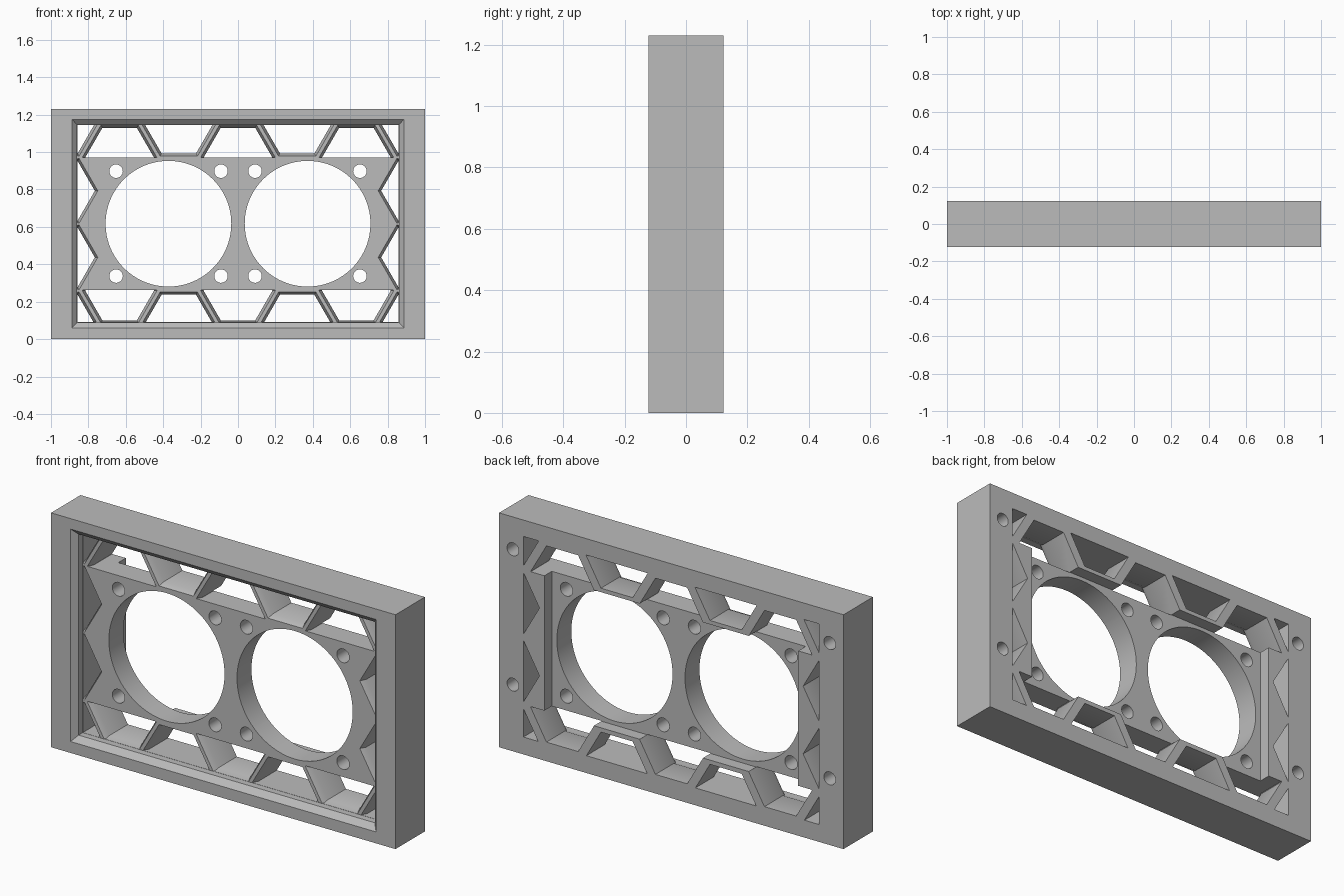
import bpy
import bmesh
import math
from mathutils import Vector

old = bpy.data.objects.get("Cube")
if old:
    bpy.data.objects.remove(old, do_unlink=True)

WIDTH, HEIGHT, BACK = 1.0, 1.23, 0.122
MID = HEIGHT / 2
WIN_X, WIN_LOW, WIN_HIGH = 0.86, 0.09, 1.145
PLATE_LOW, PLATE_HIGH, PLATE_Y = 0.262, 0.97, 0.06

grey = bpy.data.materials.new("matte grey")
grey.use_nodes = True
COLOUR = (0.5, 0.5, 0.5, 1)
grey.diffuse_color = COLOUR
grey.node_tree.nodes["Principled BSDF"].inputs["Base Color"].default_value = COLOUR


def loft(bm, rings):
    """Closed solid through (y, [(x, z), ...]) sections."""
    loops = [[bm.verts.new((x, y, z)) for x, z in pts] for y, pts in rings]
    n = len(loops[0])
    faces = [bm.faces.new(loops[0]), bm.faces.new(loops[-1][::-1])]
    for a, b in zip(loops, loops[1:]):
        for i in range(n):
            j = (i + 1) % n
            faces.append(bm.faces.new((a[j], a[i], b[i], b[j])))
    bmesh.ops.recalc_face_normals(bm, faces=faces)


def rect(half, low, high):
    return [(-half, low), (half, low), (half, high), (-half, high)]


def ring(x, z, radius, sides):
    step = math.tau / sides
    return [(x + radius * math.cos(i * step), z + radius * math.sin(i * step))
            for i in range(sides)]


def clip(bm, point, normal):
    """Cut away the side the normal points to and cap the cut."""
    geom = bm.verts[:] + bm.edges[:] + bm.faces[:]
    cut = bmesh.ops.bisect_plane(bm, geom=geom, plane_co=Vector(point),
                                 plane_no=Vector(normal), clear_outer=True)
    edges = [e for e in cut["geom_cut"] if isinstance(e, bmesh.types.BMEdge)]
    if edges:
        bmesh.ops.edgeloop_fill(bm, edges=edges)
        bmesh.ops.recalc_face_normals(bm, faces=bm.faces)


def to_object(bm, name):
    mesh = bpy.data.meshes.new(name)
    bm.to_mesh(mesh)
    bm.free()
    obj = bpy.data.objects.new(name, mesh)
    bpy.context.scene.collection.objects.link(obj)
    return obj


def subtract(body, bm):
    cutter = to_object(bm, "cutter")
    cutter.hide_render = True
    mod = body.modifiers.new("cut", "BOOLEAN")
    mod.operation, mod.solver, mod.object = "DIFFERENCE", "EXACT", cutter
    bpy.context.view_layer.update()
    result = bpy.data.meshes.new_from_object(
        body.evaluated_get(bpy.context.evaluated_depsgraph_get()))
    body.modifiers.clear()
    body.data = result
    bpy.data.objects.remove(cutter, do_unlink=True)


# Outer block
bm = bmesh.new()
loft(bm, [(y, rect(WIDTH, 0, HEIGHT)) for y in (-BACK, BACK)])
frame = to_object(bm, "fan_frame")

# Front pocket with a chamfered rim
bm = bmesh.new()
lip, inner = rect(0.887, 0.06, 1.175), rect(WIN_X, WIN_LOW, WIN_HIGH)
loft(bm, [(-0.2, lip), (-BACK, lip), (-BACK + 0.028, inner), (-PLATE_Y, inner)])
subtract(frame, bm)

# Honeycomb cells around the plate, chamfered on the front
STEP_X, STEP_Z, CELL, FRONT_CELL = 0.3165, 0.3556, 0.184, 0.2
cells = []
for side in (-1, 1):
    for col in (-2, 0, 2):
        cells.append((col, MID + side * STEP_Z, side))
    for col in (-3, -1, 1, 3):
        cells.append((col, MID + side * STEP_Z * 1.51, 0))
    for col in (-3, 3):
        cells.append((col, MID + side * STEP_Z / 2, 0))

bm = bmesh.new()
for col, z, side in cells:
    cell = bmesh.new()
    x = col * STEP_X
    wide, narrow = ring(x, z, FRONT_CELL, 6), ring(x, z, CELL, 6)
    loft(cell, [(-0.08, wide), (-PLATE_Y, wide), (-PLATE_Y + 0.03, narrow), (0.2, narrow)])
    edge = 0.001
    clip(cell, (WIN_X - edge, 0, 0), (1, 0, 0))
    clip(cell, (edge - WIN_X, 0, 0), (-1, 0, 0))
    clip(cell, (0, 0, WIN_HIGH - edge), (0, 0, 1))
    clip(cell, (0, 0, WIN_LOW + edge), (0, 0, -1))
    if side:
        level = PLATE_HIGH if side > 0 else PLATE_LOW
        clip(cell, (0, 0, level), (0, 0, -side))
    part = bpy.data.meshes.new("cell")
    cell.to_mesh(part)
    cell.free()
    bm.from_mesh(part)
    bpy.data.meshes.remove(part)
subtract(frame, bm)

# Recess behind the fan plate
bm = bmesh.new()
seat = rect(0.737, PLATE_LOW - 0.002, PLATE_HIGH + 0.002)
loft(bm, [(PLATE_Y, seat), (0.2, seat)])
subtract(frame, bm)

# Fan openings, their screw holes, and blind mounting holes in the back
bm = bmesh.new()
for side in (-1, 1):
    loft(bm, [(y, ring(side * 0.372, MID + 0.002, 0.336, 96)) for y in (-0.1, 0.1)])
    for x in (0.091, 0.652):
        for z in (0.337, 0.898):
            loft(bm, [(y, ring(side * x, z, 0.036, 32)) for y in (-0.1, 0.1)])
    for z in (0.35, 1.06):
        loft(bm, [(y, ring(side * 0.92, z, 0.034, 32)) for y in (0.0, 0.2)])
subtract(frame, bm)

# Finish
frame.data.materials.clear()
frame.data.materials.append(grey)
bpy.ops.object.select_all(action="DESELECT")
frame.select_set(True)
bpy.context.view_layer.objects.active = frame
bpy.ops.object.shade_smooth_by_angle(angle=math.radians(25))
